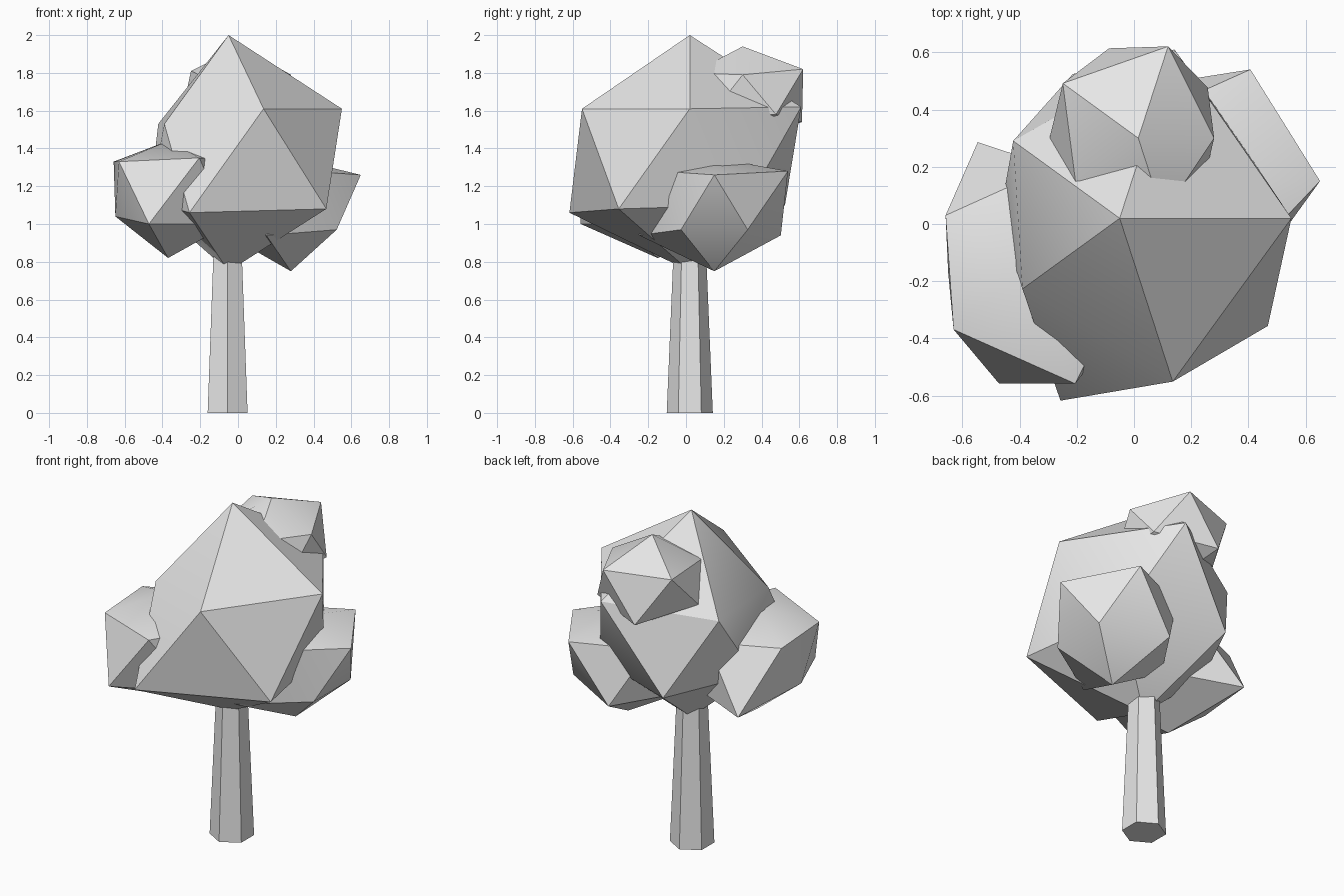
import bpy
import bmesh
from math import cos, sin, pi, radians
from mathutils import Vector

cube = bpy.data.objects.get("Cube")
if cube:
    bpy.data.objects.remove(cube, do_unlink=True)

grey = bpy.data.materials.new("plain grey")
grey.use_nodes = True
grey.diffuse_color = (0.8, 0.8, 0.8, 1)
grey.node_tree.nodes["Principled BSDF"].inputs["Base Color"].default_value = (0.8, 0.8, 0.8, 1)


def ring(bm, axis, start, points):
    """Evenly turned ring of vertices, one (radius, height) pair each."""
    step = 2 * pi / len(points)
    return [bm.verts.new((axis[0] + r * cos(start + i * step),
                          axis[1] + r * sin(start + i * step), z))
            for i, (r, z) in enumerate(points)]


def finish(bm, name):
    bmesh.ops.recalc_face_normals(bm, faces=bm.faces[:])
    mesh = bpy.data.meshes.new(name)
    bm.to_mesh(mesh)
    bm.free()
    mesh.materials.append(grey)
    obj = bpy.data.objects.new(name, mesh)
    bpy.context.collection.objects.link(obj)
    bpy.ops.object.select_all(action='DESELECT')
    obj.select_set(True)
    bpy.context.view_layer.objects.active = obj
    bpy.ops.object.shade_smooth_by_angle(angle=radians(30))


def leaf_clump(name, axis, turn, top, bottom, upper, lower):
    """Irregular twenty-sided clump: two poles and two staggered rings."""
    bm = bmesh.new()
    start = radians(turn)
    up = ring(bm, axis, start, upper)
    low = ring(bm, axis, start + pi / 5, lower)
    peak = bm.verts.new((*axis, top))
    base = bm.verts.new((*axis, bottom))
    for i in range(5):
        j = (i + 1) % 5
        for face in ((peak, up[i], up[j]), (up[i], low[i], up[j]),
                     (up[j], low[i], low[j]), (base, low[j], low[i])):
            bm.faces.new(face)
    finish(bm, name)


# Tapered six-sided trunk
bm = bmesh.new()
foot = ring(bm, (-0.055, 0.02), pi / 6, [(0.122, 0)] * 6)
head = ring(bm, (-0.055, 0.02), pi / 6, [(0.08, 1)] * 6)
for i in range(6):
    j = (i + 1) % 6
    bm.faces.new((foot[i], foot[j], head[j], head[i]))
bm.faces.new(foot)
bm.faces.new(head)
finish(bm, "trunk")

# Main crown
leaf_clump("main_crown", (-0.05, 0.02), 0, 2.0, 0.75,
           [(0.6, 1.61), (0.62, 1.62), (0.46, 1.53), (0.42, 1.53), (0.6, 1.61)],
           [(0.5, 1.1), (0.53, 1.1), (0.42, 1.12), (0.67, 1.06), (0.64, 1.08)])

# Side clump towards -x
leaf_clump("right_clump", (-0.37, -0.15), 4, 1.44, 0.82,
           [(0.38, 1.33), (0.36, 1.33), (0.34, 1.33), (0.34, 1.33), (0.44, 1.35)],
           [(0.38, 1.0), (0.47, 0.98), (0.28, 1.04), (0.42, 1.0), (0.38, 1.0)])

# Side clump towards +x
leaf_clump("left_clump", (0.28, 0.15), 0, 1.35, 0.75,
           [(0.37, 1.26), (0.41, 1.28), (0.35, 1.27), (0.35, 1.27), (0.305, 1.28)],
           [(0.3, 0.97), (0.37, 0.94), (0.35, 0.95), (0.42, 0.94), (0.3, 0.97)])

# Small clump high on the back
leaf_clump("top_clump", (0.015, 0.3), 0, 1.94, 1.42,
           [(0.265, 1.79), (0.337, 1.82), (0.326, 1.81), (0.27, 1.79), (0.28, 1.8)],
           [(0.3, 1.58), (0.33, 1.54), (0.31, 1.6), (0.28, 1.58), (0.28, 1.58)])
